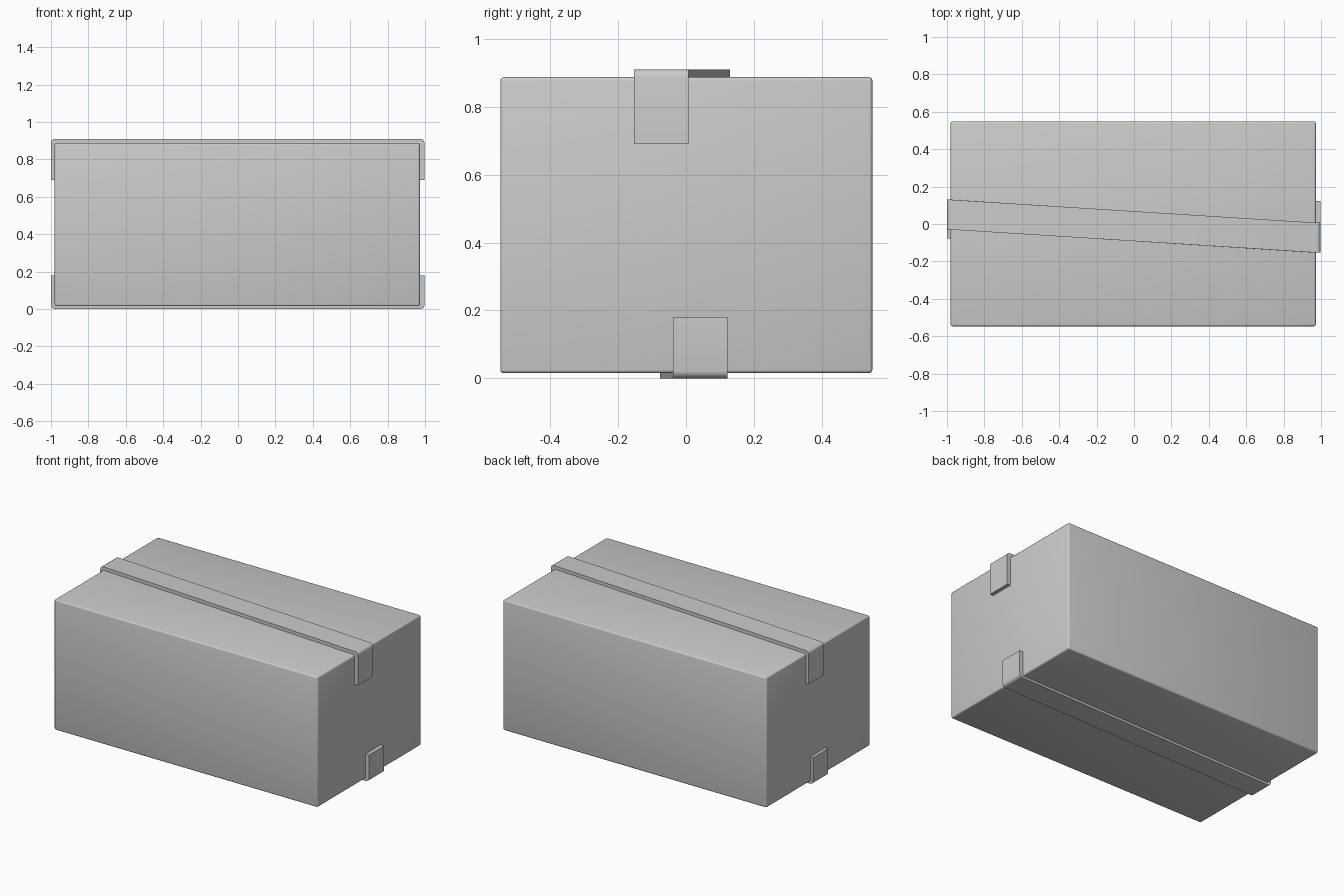
import bpy, bmesh, math

if "Cube" in bpy.data.objects:
    bpy.data.objects.remove(bpy.data.objects["Cube"])

X0, X1 = -0.98, 0.972      # carton ends
Y0, Y1 = -0.547, 0.549
Z0, Z1 = 0.015, 0.887


def finish(name, bm):
    bmesh.ops.recalc_face_normals(bm, faces=bm.faces)
    me = bpy.data.meshes.new(name)
    bm.to_mesh(me)
    bm.free()
    ob = bpy.data.objects.new(name, me)
    bpy.context.collection.objects.link(ob)
    bpy.context.view_layer.objects.active = ob
    ob.select_set(True)
    bpy.ops.object.shade_smooth_by_angle(angle=math.radians(35))
    ob.select_set(False)
    return ob


def carton():
    bm = bmesh.new()
    bmesh.ops.create_cube(bm, size=1)
    for v in bm.verts:
        v.co = ((X0 + X1) / 2 + v.co.x * (X1 - X0),
                (Y0 + Y1) / 2 + v.co.y * (Y1 - Y0),
                (Z0 + Z1) / 2 + v.co.z * (Z1 - Z0))
    bmesh.ops.bevel(bm, geom=bm.edges[:], offset=0.01, segments=3,
                    profile=0.5, affect='EDGES')
    finish("cardboard_box", bm)


def bent_path(xa, xb, z_face, z_end, r):
    """Half-wrap outline: flap, rounded bend, run, rounded bend, flap."""
    s = 1 if z_face > z_end else -1
    pts = [(xa, z_end)]
    for cx, start in ((xa + r, 180), (xb - r, 90)):
        for i in range(5):
            a = math.radians(start - 90 * i / 4)
            pts.append((cx + r * math.cos(a), z_face - s * r + s * r * math.sin(a)))
    return pts + [(xb, z_end)]


def tape(name, z_out, z_in, z_end, y_left, y_right, width=0.16):
    outer = bent_path(-1.0, 0.997, z_out, z_end, 0.022)
    inner = bent_path(X0 + 0.001, X1 - 0.001, z_in, z_end, 0.006)
    bm = bmesh.new()
    rings = []
    for o, i in zip(outer, inner):
        # the strip runs slightly askew across the carton
        t = min(max((o[0] - X0) / (X1 - X0), 0), 1)
        y = y_left + (y_right - y_left) * t
        rings.append([bm.verts.new((p[0], y + dy, p[1]))
                      for p, dy in ((o, 0), (o, width), (i, width), (i, 0))])
    for a, b in zip(rings, rings[1:]):
        for k in range(4):
            n = (k + 1) % 4
            bm.faces.new((a[k], a[n], b[n], b[k]))
    bm.faces.new(rings[0])
    bm.faces.new(rings[-1])
    finish(name, bm)


carton()
tape("top_tape", 0.91, Z1 - 0.001, 0.69, -0.03, -0.153)
tape("bottom_tape", 0.0, Z0 + 0.001, 0.18, -0.077, -0.038)
